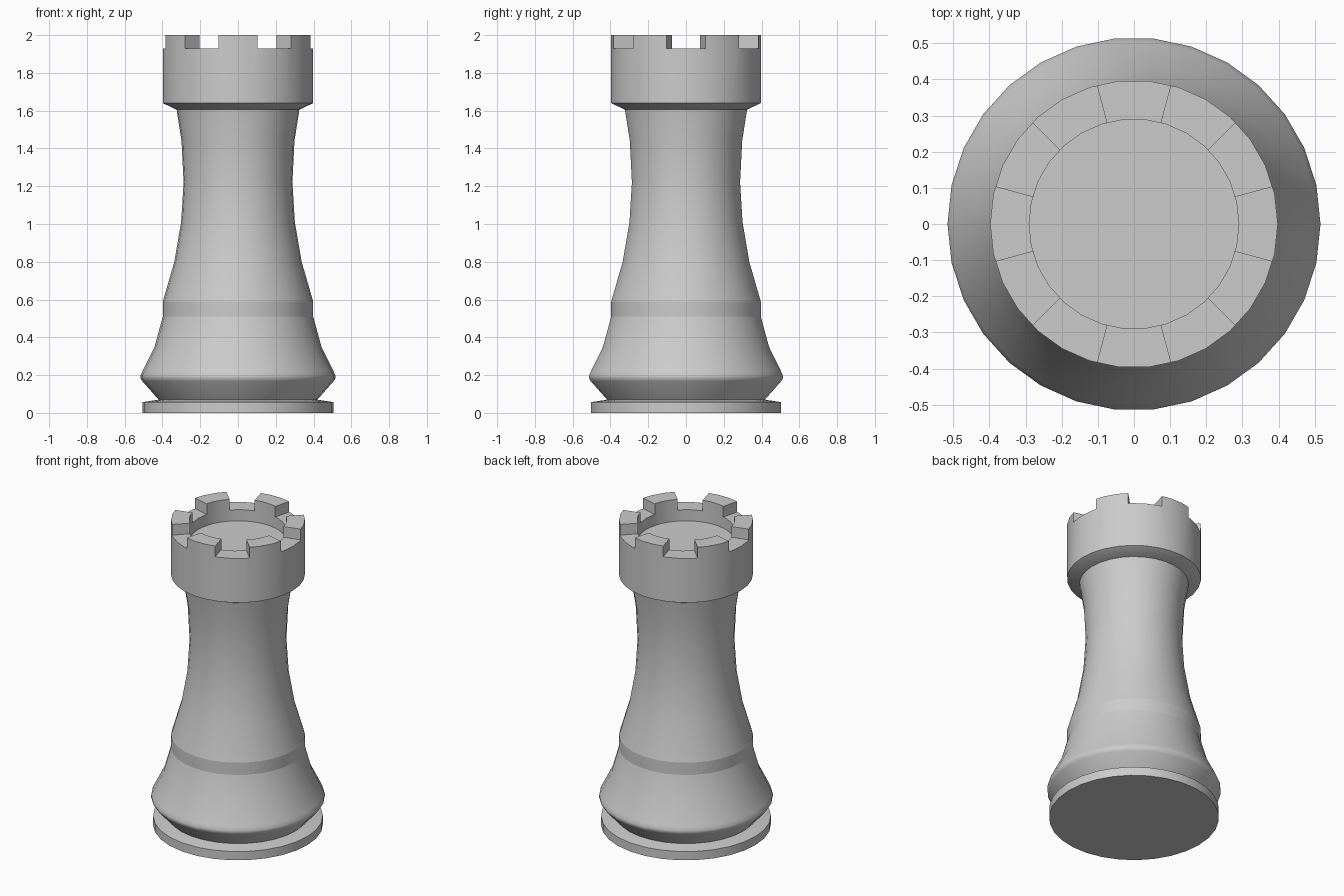
import bpy, bmesh
from math import sin, cos, radians, tau

if "Cube" in bpy.data.objects:
    bpy.data.objects.remove(bpy.data.objects["Cube"])

SIDES = 30


def new_object(name, bm):
    mesh = bpy.data.meshes.new(name)
    bm.to_mesh(mesh)
    bm.free()
    obj = bpy.data.objects.new(name, mesh)
    bpy.context.collection.objects.link(obj)
    return obj


def lathe(name, profile, bottom=False, top=False):
    """Revolve (radius, height) points around z, optionally capping the ends."""
    bm = bmesh.new()
    rings = [[bm.verts.new((r * cos(tau * i / SIDES), r * sin(tau * i / SIDES), z))
              for i in range(SIDES)] for r, z in profile]
    for a, b in zip(rings, rings[1:]):
        for i in range(SIDES):
            j = (i + 1) % SIDES
            bm.faces.new((a[i], a[j], b[j], b[i]))
    if bottom:
        bm.faces.new(rings[0][::-1])
    if top:
        bm.faces.new(rings[-1])
    return new_object(name, bm)


def activate(obj):
    bpy.ops.object.select_all(action='DESELECT')
    obj.select_set(True)
    bpy.context.view_layer.objects.active = obj


# Base disc with a slightly sloped top
base = lathe("base_disc", [(0.505, 0), (0.505, 0.057), (0.42, 0.07)], bottom=True)

# Flared foot
foot = lathe("flared_foot", [(0.42, 0.07), (0.507, 0.168), (0.516, 0.183), (0.516, 0.197),
                             (0.506, 0.22), (0.442, 0.35), (0.398, 0.51)])

# Straight band above the foot
band = lathe("band", [(0.398, 0.51), (0.398, 0.59)])

# Waisted shaft
shaft = lathe("shaft", [(0.398, 0.59), (0.337, 0.80), (0.301, 1.01), (0.288, 1.22),
                        (0.299, 1.44), (0.325, 1.605)])

# Battlement with a sunken floor
battlement = lathe("battlement", [(0.325, 1.605), (0.398, 1.64), (0.398, 2.0),
                                  (0.29, 2.0), (0.29, 1.857)], bottom=True, top=True)

# Six wedge cutters for the notches
bm = bmesh.new()
for k in range(6):
    corners = [(r, radians(60 * k + a)) for r, a in ((0.15, -15), (0.6, -15), (0.6, 15), (0.15, 15))]
    low, high = [[bm.verts.new((r * cos(t), r * sin(t), z)) for r, t in corners] for z in (1.93, 2.1)]
    bm.faces.new(low[::-1])
    bm.faces.new(high)
    for i in range(4):
        j = (i + 1) % 4
        bm.faces.new((low[i], low[j], high[j], high[i]))
cutter = new_object("notch_cutter", bm)
cutter.hide_render = True

# Cut the notches
activate(battlement)
mod = battlement.modifiers.new("notches", 'BOOLEAN')
mod.operation = 'DIFFERENCE'
mod.solver = 'EXACT'
mod.object = cutter
bpy.ops.object.modifier_apply(modifier=mod.name)
bpy.data.objects.remove(cutter)

# Smooth round surfaces, keep hard edges
for part in (base, foot, band, shaft, battlement):
    activate(part)
    bpy.ops.object.shade_smooth_by_angle(angle=radians(40))
